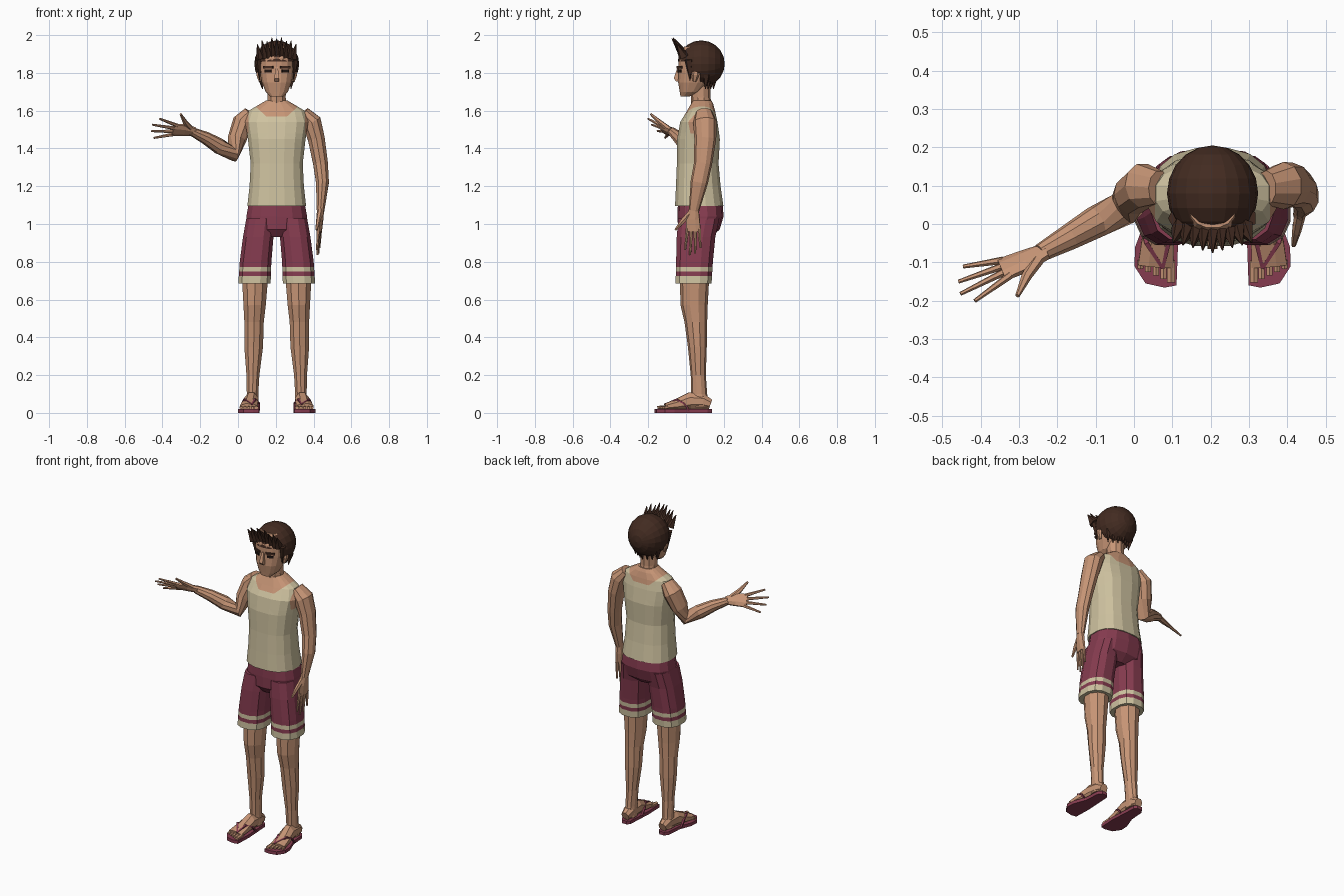
import bpy, bmesh, math
from mathutils import Vector, Matrix

cube = bpy.data.objects.get("Cube")
if cube:
    bpy.data.objects.remove(cube, do_unlink=True)

CENTRE = 0.205  # x of the body's own middle line


def material(name, rgb):
    m = bpy.data.materials.new(name)
    m.use_nodes = True
    m.diffuse_color = (*rgb, 1)
    bsdf = m.node_tree.nodes["Principled BSDF"]
    bsdf.inputs["Base Color"].default_value = (*rgb, 1)
    bsdf.inputs["Roughness"].default_value = 0.9
    return m


SKIN = material("skin", (0.57, 0.3, 0.18))
CREAM = material("cream cloth", (0.62, 0.54, 0.35))
WINE = material("wine red cloth", (0.24, 0.045, 0.08))
HAIR = material("dark brown hair", (0.055, 0.024, 0.015))
DARK = material("eye black", (0.015, 0.008, 0.007))


def finish(name, bm, mats, origin=CENTRE, rule=None):
    """Turn a bmesh into an object, choosing face materials by rule."""
    bmesh.ops.recalc_face_normals(bm, faces=bm.faces[:])
    if rule:
        for f in bm.faces:
            f.material_index = int(rule(f.calc_center_median()))
    me = bpy.data.meshes.new(name)
    bm.to_mesh(me)
    bm.free()
    for m in mats:
        me.materials.append(m)
    ob = bpy.data.objects.new(name, me)
    ob.location.x = origin
    bpy.context.scene.collection.objects.link(ob)
    return ob


def cut(bm, point, normal):
    bmesh.ops.bisect_plane(bm, geom=bm.verts[:] + bm.edges[:] + bm.faces[:],
                           plane_co=point, plane_no=normal)


def loft(rows, n=10, ref=(1, 0, 0), square=2.0, side=1, level=False):
    """Skin rings (x, y, z, width, depth); width runs along ref."""
    bm = bmesh.new()
    pts = [Vector(r[:3]) for r in rows]
    rings = []
    for i, row in enumerate(rows):
        d = Vector((0, 0, 1)) if level else pts[min(i + 1, len(pts) - 1)] - pts[max(i - 1, 0)]
        d.normalize()
        a = Vector(ref)
        a = (a - a.dot(d) * d).normalized()
        b = d.cross(a)
        ring = []
        for k in range(n):
            t = math.tau * (k + 0.5) / n
            c, s = math.cos(t), math.sin(t)
            u = math.copysign(abs(c) ** (2 / square), c) * row[3]
            v = math.copysign(abs(s) ** (2 / square), s) * row[4]
            p = pts[i] + a * u + b * v
            ring.append(bm.verts.new((p.x * side, p.y, p.z)))
        rings.append(ring)
    for lo, hi in zip(rings, rings[1:]):
        for k in range(n):
            j = (k + 1) % n
            bm.faces.new((lo[k], lo[j], hi[j], hi[k]))
    bm.faces.new(rings[0][::-1])
    bm.faces.new(rings[-1])
    return bm


def tube(name, rows, mat, origin=CENTRE, **kw):
    return finish(name, loft(rows, **kw), [mat], origin)


def spike(name, base, tip, width, mat, depth=None, ref=(1, 0, 0)):
    tube(name, [(*base, width, depth or width), (*tip, 0.002, 0.002)], mat, n=5, ref=ref)


# Tank top and bare upper chest
bm = loft([(0, .07, 1.095, .158, .13), (0, .065, 1.2, .146, .12), (0, .062, 1.32, .14, .112),
           (0, .066, 1.45, .155, .115), (0, .068, 1.54, .17, .1), (0, .08, 1.6, .15, .075),
           (0, .085, 1.635, .09, .06), (0, .085, 1.655, .055, .05)],
          n=16, square=2.5, level=True)
for s in (-1, 1):
    cut(bm, (s * .055, 0, 1.57), (-.9 * s, 0, 1))
    cut(bm, (s * .15, 0, 0), (1, 0, 0))
cut(bm, (0, 0, 1.57), (0, 0, 1))
cut(bm, (0, 0, 1.48), (0, 0, 1))


def bare(c):
    neckline = c.z > max(1.57, 1.57 + (abs(c.x) - .055) * .9)
    return neckline or (abs(c.x) > .15 and c.z > 1.48)


finish("tank_top", bm, [CREAM, SKIN], rule=bare)

# Shorts: seat and two striped legs
tube("shorts_seat", [(0, .06, .93, .1, .07), (0, .068, .97, .165, .11), (0, .077, 1.04, .164, .122),
                     (0, .075, 1.115, .15, .118)], WINE, n=14, square=2.5, level=True)
for s, tag in ((-1, "right"), (1, "left")):
    bm = loft([(.118, .04, .685, .088, .098), (.112, .045, .8, .086, .1), (.098, .053, .93, .083, .105),
               (.085, .068, 1.03, .078, .112)], n=12, square=2.5, side=s, level=True)
    for z in (.725, .748, .773):
        cut(bm, (0, 0, z), (0, 0, 1))
    finish(tag + "_shorts_leg", bm, [WINE, CREAM],
           rule=lambda c: c.z < .725 or .748 < c.z < .773)

    # Leg
    tube(tag + "_leg", [(.13, .075, .03, .036, .05), (.128, .07, .1, .032, .042),
                        (.126, .065, .2, .036, .04), (.122, .06, .35, .052, .05),
                        (.12, .052, .48, .054, .06), (.117, .043, .57, .062, .072),
                        (.115, .045, .72, .073, .078)], SKIN, n=10, side=s, level=True)
    # Foot and toes
    tube(tag + "_foot", [(.13, .13, .045, .026, .028), (.13, .09, .06, .036, .044),
                         (.134, .02, .062, .04, .05), (.143, -.05, .043, .046, .032),
                         (.148, -.11, .032, .05, .018)], SKIN, n=8, side=s)
    for i in range(5):
        x = .108 + i * .02
        r = .012 if i == 0 else .009
        tube(f"{tag}_toe_{i}", [(x, -.095, .03, r, r), (x, -.152 + i * .009, .027, r, r * .8)],
             SKIN, n=6, side=s)
    # Sandal sole with a forked strap
    outline = [(.1, .12), (.115, .138), (.148, .138), (.165, .115), (.172, .02), (.202, -.06),
               (.204, -.11), (.175, -.155), (.125, -.166), (.094, -.16), (.09, -.05)]
    bm = bmesh.new()
    base = bm.faces.new([bm.verts.new((x * s, y, 0)) for x, y in outline])
    up = bmesh.ops.extrude_face_region(bm, geom=[base])["geom"]
    bmesh.ops.translate(bm, vec=(0, 0, .02), verts=[v for v in up if isinstance(v, bmesh.types.BMVert)])
    finish(tag + "_sandal_sole", bm, [WINE])
    for part, x_mid, x_end in (("inner", .115, .094), ("outer", .172, .182)):
        tube(f"{tag}_sandal_strap_{part}",
             [(.13, -.115, .045, .006, .005), (x_mid, -.05, .071, .008, .006),
              (x_end, -.01, .05, .008, .006), (x_end, .015, .016, .008, .006)], WINE, n=4, side=s)


# Arms and hands
def hand(tag, wrist, d, w, spread):
    """Palm, fingers along d and a thumb toward w."""
    wrist, d = Vector(wrist), Vector(d).normalized()
    w = Vector(w)
    w = (w - w.dot(d) * d).normalized()

    def at(along, across):
        return wrist + d * along + w * across

    tube(tag + "_palm", [(*at(-.01, 0), .026, .019), (*at(.05, .004), .039, .018),
                         (*at(.115, 0), .043, .013)], SKIN, 0, n=8, ref=w)
    for i, length in enumerate((.115, .14, .13, .1)):
        off = 1.5 - i
        rows = [(*at(.1 + length * t, off * (.021 + spread * t)), .0105 - .005 * t, .01 - .005 * t)
                for t in (0, .5, 1)]
        tube(f"{tag}_finger_{i}", rows, SKIN, 0, n=6, ref=w)
    tube(tag + "_thumb", [(*at(.02, .02), .017, .015), (*at(.065, .06), .014, .012),
                          (*at(.11, .09 + spread), .006, .006)], SKIN, 0, n=6, ref=w)


tube("left_arm", [(.345, .095, 1.59, .035, .045), (.39, .1, 1.54, .054, .062), (.415, .102, 1.45, .047, .058),
                  (.437, .09, 1.32, .041, .048), (.447, .07, 1.22, .036, .046), (.437, .042, 1.07, .021, .027)],
     SKIN, 0, n=10)
hand("left", (.437, .042, 1.075), (-.06, -.03, -1), (-.15, -1, 0), .006)

tube("right_arm", [(.065, .095, 1.59, .045, .035), (.025, .1, 1.54, .06, .054), (-.005, .075, 1.45, .054, .05),
                   (-.028, .04, 1.372, .046, .044), (-.1, .005, 1.412, .042, .042),
                   (-.17, -.035, 1.455, .034, .034), (-.245, -.076, 1.49, .024, .023)],
     SKIN, 0, n=10, ref=(0, 1, 0))
hand("right", (-.24, -.075, 1.49), (-.92, -.39, .08), (.2, -.65, .73), .025)

# Neck, head, nose and ears
tube("neck", [(0, .085, 1.6, .056, .055), (0, .078, 1.67, .05, .052), (0, .075, 1.76, .052, .055)],
     SKIN, n=10, level=True)
tube("head", [(0, -.004, 1.676, .036, .026), (0, .022, 1.7, .06, .056), (0, .04, 1.75, .08, .083),
              (0, .057, 1.81, .092, .098), (0, .065, 1.88, .092, .107), (0, .07, 1.94, .065, .08)],
     SKIN, n=16, square=2.5, level=True)
tube("nose", [(0, -.042, 1.755, .018, .014), (0, -.05, 1.77, .018, .021), (0, -.038, 1.83, .009, .01)],
     SKIN, n=4, level=True)
for s, tag in ((-1, "right"), (1, "left")):
    tube(tag + "_ear", [(.088, .045, 1.755, .008, .01), (.097, .05, 1.79, .012, .02),
                        (.097, .055, 1.825, .01, .02)], SKIN, n=6, side=s)
    # Eyes and brows as thin plates
    for part, z, wide, tall, mat in (("eye", 1.81, .038, .014, DARK), ("brow", 1.83, .056, .012, HAIR)):
        bm = bmesh.new()
        place = Matrix.Translation((s * .045, -.034, z)) @ Matrix.Rotation(s * .42, 4, "Z")
        bmesh.ops.create_cube(bm, size=1, matrix=place @ Matrix.Diagonal((wide, .009, tall, 1)))
        finish(f"{tag}_{part}", bm, [mat])
    spike(tag + "_sideburn", (s * .098, .015, 1.87), (s * .09, .022, 1.76), .018, HAIR, .025)

# Hair cap with strands running front to back, opened around the face
bm = bmesh.new()
shape = Matrix.Translation((0, .08, 1.848)) @ Matrix.Diagonal((.119, .125, .124, 1))
bmesh.ops.create_uvsphere(bm, u_segments=20, v_segments=10, radius=1,
                          matrix=shape @ Matrix.Rotation(math.pi / 2, 4, "X"))
for z in (1.86, 1.8):
    cut(bm, (0, 0, z), (0, 0, 1))
for y in (.01, .075):
    cut(bm, (0, y, 0), (0, 1, 0))
gone = [f for f in bm.faces for c in [f.calc_center_median()]
        if (c.z < 1.86 and c.y < .01) or (c.z < 1.8 and c.y < .075)]
bmesh.ops.delete(bm, geom=gone, context="FACES")
cap = finish("hair_cap", bm, [HAIR])
cap.modifiers.new("thickness", "SOLIDIFY").thickness = .025

# Swept-up fringe and loose tufts at the nape
for i in range(9):
    x = (i - 4) * .023
    rise = .03 * (1 - abs(i - 4) / 4) + (.012 if i % 2 else 0)
    spike(f"fringe_{i}", (x * .95, -.012, 1.9 - abs(x) * .2), (x * 1.12, -.075 + abs(x) * .3, 1.952 + rise),
          .021, HAIR, .03)
for i in range(7):
    x = (i - 3) * .028
    spike(f"nape_tuft_{i}", (x, .15 - abs(x) * .5, 1.79), (x * .9, .145 - abs(x) * .5, 1.715), .022, HAIR)
